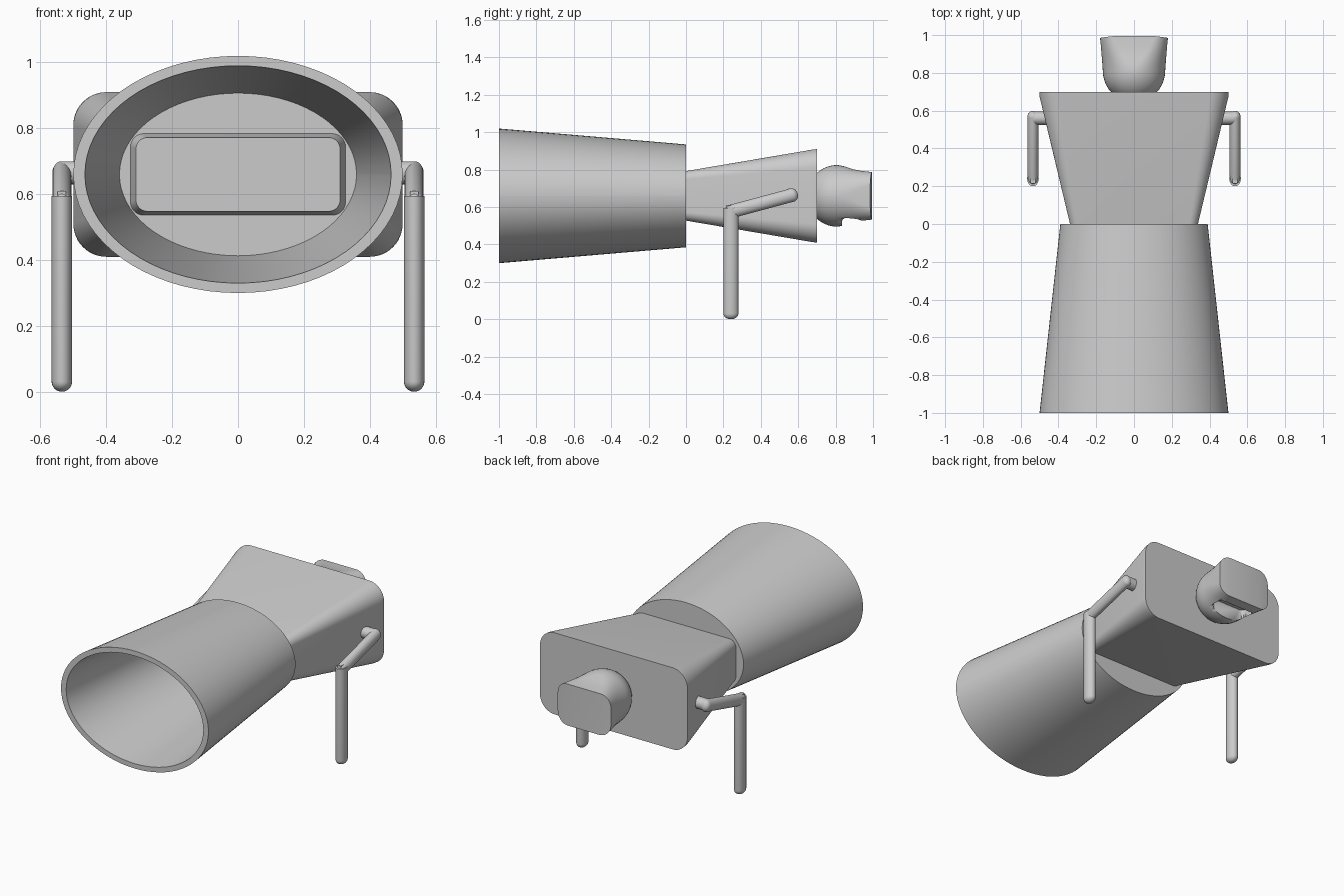
import bpy, bmesh
from math import sin, cos, pi, radians
from mathutils import Vector

if "Cube" in bpy.data.objects:
    bpy.data.objects.remove(bpy.data.objects["Cube"])

MID = 0.66  # height of the body's axis

grey = bpy.data.materials.new("plain grey")
grey.use_nodes = True
grey.diffuse_color = (0.6, 0.6, 0.6, 1)
grey.node_tree.nodes["Principled BSDF"].inputs["Base Color"].default_value = grey.diffuse_color


def finish(name, bm, angle=30):
    bmesh.ops.recalc_face_normals(bm, faces=bm.faces)
    mesh = bpy.data.meshes.new(name)
    bm.to_mesh(mesh)
    bm.free()
    obj = bpy.data.objects.new(name, mesh)
    bpy.context.collection.objects.link(obj)
    mesh.materials.append(grey)
    bpy.ops.object.select_all(action="DESELECT")
    obj.select_set(True)
    bpy.context.view_layer.objects.active = obj
    bpy.ops.object.shade_smooth_by_angle(angle=radians(angle))
    return obj


def loft(name, rings, angle=30):
    """Skin equal-length rings of points and cap both ends."""
    bm = bmesh.new()
    loops = [[bm.verts.new(p) for p in ring] for ring in rings]
    n = len(loops[0])
    for a, b in zip(loops, loops[1:]):
        for i in range(n):
            j = (i + 1) % n
            bm.faces.new((a[i], a[j], b[j], b[i]))
    bm.faces.new(loops[0])
    bm.faces.new(loops[-1])
    return finish(name, bm, angle)


def rounded(y, hx, hz, r, z=MID, steps=12):
    """Rounded rectangle (an ellipse or circle when r is large) across the y axis."""
    rx, rz = min(r, hx), min(r, hz)
    pts = []
    for q, (sx, sz) in enumerate(((1, 1), (-1, 1), (-1, -1), (1, -1))):
        for k in range(steps + 1):
            a = (q + (k + 0.02) / (steps + 0.04)) * pi / 2
            pts.append(Vector((sx * (hx - rx) + rx * cos(a), y, z + sz * (hz - rz) + rz * sin(a))))
    return pts


def limb(name, start, end, rx, ry, round_start=True, round_end=True, n=24):
    """Straight rod with optional domed ends; domes stay within its length."""
    start, end = Vector(start), Vector(end)
    axis = end - start
    size, r = axis.length, min(rx, ry)
    turn = axis.to_track_quat("Z", "Y")
    arcs = [k * pi / 16 for k in range(1, 9)]
    prof = [(r - r * cos(a), sin(a)) for a in arcs] if round_start else [(0, 1)]
    prof += [(size - r + r * cos(a), sin(a)) for a in reversed(arcs)] if round_end else [(size, 1)]
    rings = [[start + turn @ Vector((rx * s * cos(2 * pi * i / n), ry * s * sin(2 * pi * i / n), h))
              for i in range(n)] for h, s in prof]
    return loft(name, rings, 40)


# Hollow flared skirt with a closed waist
loft("skirt", [rounded(y, hx, hz, 1, steps=18) for y, hx, hz in (
    (0, 0.39, 0.275), (-1, 0.5, 0.36), (-1, 0.465, 0.33), (-0.05, 0.36, 0.247))])

# Torso widening towards the shoulders, and the post through it
loft("torso", [rounded(*s) for s in (
    (-0.12, 0.31, 0.112, 0.035), (0.675, 0.5, 0.247, 0.1), (0.7, 0.5, 0.25, 0.1))])
limb("neck_post", (0, -0.122, MID), (0, 0.76, MID), 0.06, 0.06, False, False)

# Head: round chin blending into a squared crown
R, CY = 0.165, 0.81
sections = [rounded(CY - R * cos(a), R * sin(a), R * sin(a), 1)
            for a in [k * pi / 20 for k in range(1, 11)]]
sections += [rounded(*s) for s in (
    (0.85, 0.168, 0.157, 0.15), (0.89, 0.171, 0.143, 0.12),
    (0.94, 0.175, 0.133, 0.09), (0.985, 0.18, 0.127, 0.07))]
head = loft("head", sections, 35)

# Bulge the crown face gently
bm = bmesh.new()
bm.from_mesh(head.data)
cap = max(bm.faces, key=lambda f: f.calc_center_median().y)
for v in cap.verts:
    v.co.y += 0.015 * (1 - (v.co.x / 0.18) ** 2)
bmesh.ops.triangulate(bm, faces=[cap])
bm.to_mesh(head.data)
bm.free()

# Face opening cut in the underside
cutter = loft("face_cutter", [[Vector((p.x, p.z, h)) for p in rounded(0, 0.12, 0.052, 0.03, 0.885)]
                              for h in (0.4, 0.59)])
cutter.hide_render = True
cutter.hide_set(True)
cut = head.modifiers.new("face opening", "BOOLEAN")
cut.operation = "DIFFERENCE"
cut.object = cutter

# Arms: shoulder stub, upper arm, upright forearm and elbow pin
for side, s in (("left", 1), ("right", -1)):
    x = 0.535 * s
    limb(side + "_shoulder", (0.42 * s, 0.56, 0.665), (0.56 * s, 0.56, 0.665), 0.035, 0.035, False)
    limb(side + "_upper_arm", (x, 0.597, 0.672), (x, 0.21, 0.568), 0.029, 0.036)
    limb(side + "_forearm", (x, 0.24, 0.595), (x, 0.24, 0), 0.031, 0.04, False)
    bm = bmesh.new()
    bmesh.ops.create_cube(bm, size=1)
    for v in bm.verts:
        v.co = Vector((x + v.co.x * 0.025, 0.235 + v.co.y * 0.04, 0.58 + v.co.z * 0.06))
    finish(side + "_elbow_pin", bm)
